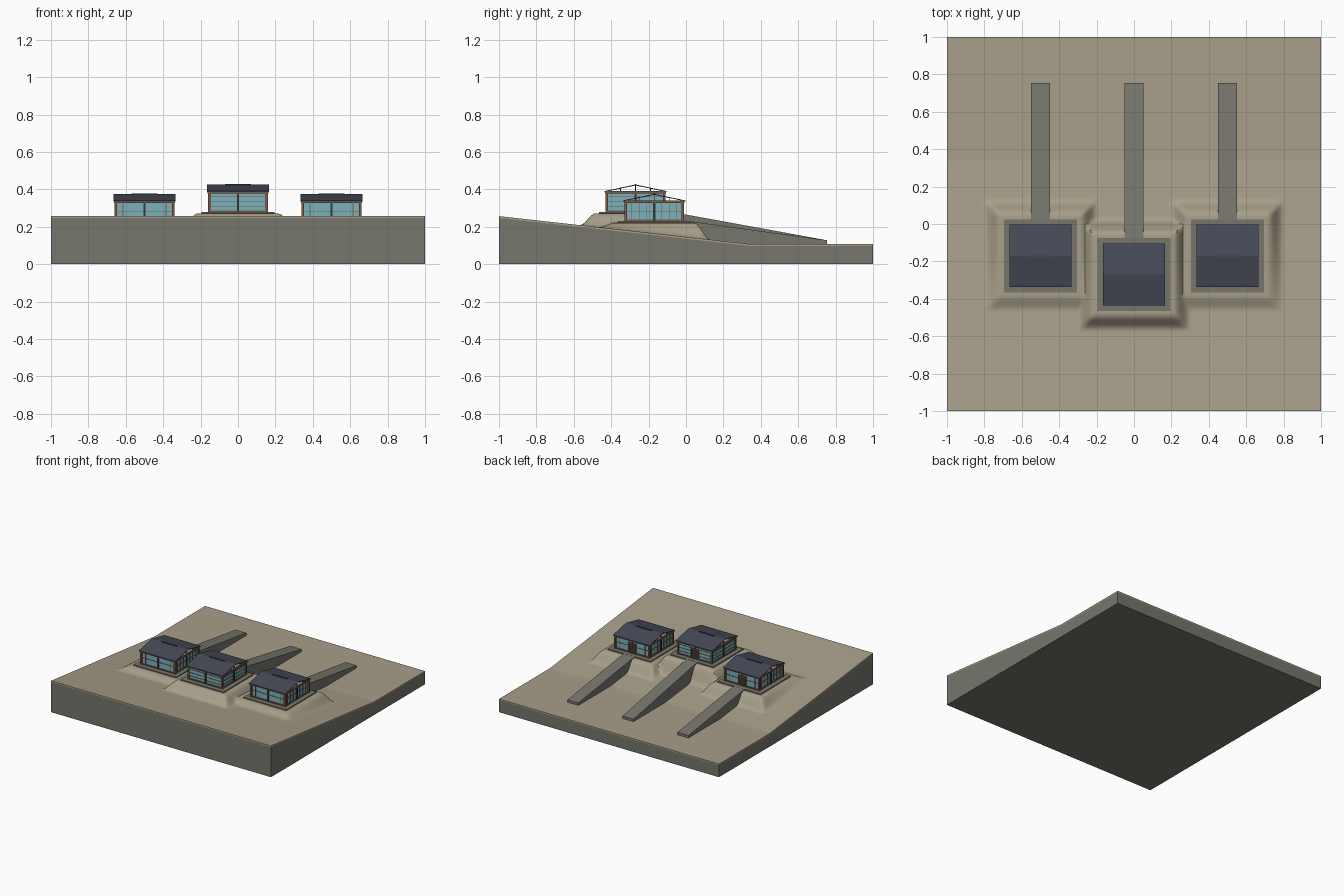
import bpy, bmesh, math

if "Cube" in bpy.data.objects:
    bpy.data.objects.remove(bpy.data.objects["Cube"])


def lin(c):
    c /= 255
    return c / 12.92 if c <= 0.04045 else ((c + 0.055) / 1.055) ** 2.4


def mat(name, r, g, b):
    m = bpy.data.materials.new(name)
    m.diffuse_color = (lin(r), lin(g), lin(b), 1)
    m.use_nodes = True
    m.node_tree.nodes["Principled BSDF"].inputs["Base Color"].default_value = m.diffuse_color
    return m


SAND = mat("sand_ground", 168, 159, 138)
STONE = mat("grey_stone", 118, 118, 109)
ROOF = mat("slate_roof", 70, 74, 87)
GLASS = mat("teal_glass", 122, 178, 188)
WOOD = mat("brown_wood", 130, 88, 64)
DARK = mat("dark_frame", 58, 52, 50)


def finish(name, bm, material):
    bmesh.ops.recalc_face_normals(bm, faces=bm.faces)
    me = bpy.data.meshes.new(name)
    bm.to_mesh(me)
    bm.free()
    me.materials.append(material)
    ob = bpy.data.objects.new(name, me)
    bpy.context.collection.objects.link(ob)
    return ob


def boxes(name, items, material):
    """One object from many boxes, each (centre, size)."""
    bm = bmesh.new()
    for c, s in items:
        vs = bmesh.ops.create_cube(bm, size=1)["verts"]
        for v in vs:
            v.co = [c[i] + v.co[i] * s[i] for i in range(3)]
    return finish(name, bm, material)


def prism(name, profile, x0, x1, material):
    """Extrude a (y, z) profile along x."""
    bm = bmesh.new()
    a = [bm.verts.new((x0, y, z)) for y, z in profile]
    b = [bm.verts.new((x1, y, z)) for y, z in profile]
    n = len(profile)
    bm.faces.new(a)
    bm.faces.new(b[::-1])
    for i in range(n):
        j = (i + 1) % n
        bm.faces.new((a[i], b[i], b[j], a[j]))
    return finish(name, bm, material)


# house sites: centre x, centre y, platform top z
SITES = {"left": (-0.5, -0.17, 0.23), "middle": (0, -0.27, 0.28), "right": (0.5, -0.17, 0.23)}
HALF = 0.195
HIGH, LOW, BREAK = 0.257, 0.108, 0.34


def slope(y):
    t = min(1, (y + 1) / (BREAK + 1))
    return HIGH + (LOW - HIGH) * t


def ground(x, y):
    h = slope(y)
    best = h
    for cx, cy, top in SITES.values():
        d = max(abs(x - cx), abs(y - cy)) - HALF
        t = min(1, max(0, (d - 0.02) / 0.085))
        w = 1 - t * t * (3 - 2 * t)
        best = max(best, h + w * (top - 0.008 - h))
    return best


# earth block under the ground skin
prism("earth_block", [(-1, 0), (1, 0), (1, LOW - 0.01), (BREAK, LOW - 0.01), (-1, HIGH - 0.01)],
      -1, 1, STONE)

# ground skin with banks rising to each platform
bm = bmesh.new()
bmesh.ops.create_grid(bm, x_segments=130, y_segments=130, size=1)
for v in bm.verts:
    v.co.z = ground(v.co.x, v.co.y)
rim = [e for e in bm.edges if e.is_boundary]
new = bmesh.ops.extrude_edge_only(bm, edges=rim)["geom"]
for v in new:
    if isinstance(v, bmesh.types.BMVert):
        v.co.z -= 0.011
skin = finish("ground_skin", bm, SAND)
bpy.context.view_layer.objects.active = skin
skin.select_set(True)
bpy.ops.object.shade_smooth_by_angle(angle=math.radians(40))
skin.select_set(False)


def house(tag, cx, cy, p, rows, cols):
    W, H = 0.153, 0.108          # wall half width and height

    def wall(k, u, n, z, su, sn, sz):
        """Box on wall k (0 front, 1 right, 2 back, 3 left); u along, n outward."""
        x, y = [(u, -n), (n, u), (-u, n), (-n, -u)][k]
        sx, sy = (su, sn) if k % 2 == 0 else (sn, su)
        return ((cx + x, cy + y, p + z), (sx, sy, sz))

    # platform and ramp
    boxes(tag + "_platform", [((cx, cy, p - 0.015), (2 * HALF, 2 * HALF, 0.03))], STONE)
    y0 = cy + HALF - 0.005
    prism(tag + "_ramp", [(y0, p), (0.754, 0.128), (0.754, 0.1), (BREAK, 0.1), (y0, slope(y0) - 0.01)],
          cx - 0.05, cx + 0.05, STONE)

    # glazed body
    boxes(tag + "_glass_walls", [((cx, cy, p + H / 2), (2 * W - 0.006, 2 * W - 0.006, H))], GLASS)

    # wooden corner posts, sills and top beams
    wood, dark = [], []
    for sx in (-1, 1):
        for sy in (-1, 1):
            wood.append(((cx + sx * W, cy + sy * W, p + H / 2), (0.014, 0.014, H)))
    for k in range(4):
        wood.append(wall(k, 0, W, 0.104, 2 * W + 0.018, 0.016, 0.013))
        wood.append(wall(k, 0, W, 0.004, 2 * W, 0.008, 0.008))
        # glazing bars
        for r in range(1, rows + 1):
            wood.append(wall(k, 0, W - 0.002, H * r / (rows + 1), 2 * W, 0.005, 0.003))
        for u in cols[k % 2]:
            wood.append(wall(k, u, W - 0.002, H / 2, 0.004, 0.006, H))
        # thick middle post
        dark.append(wall(k, 0, W, 0.05, 0.012, 0.01, 0.1))
    # entrance at the ramp
    dark.append(wall(2, 0, W, 0.038, 0.06, 0.009, 0.076))
    for u in (-0.033, 0.033):
        wood.append(wall(2, u, W, 0.04, 0.006, 0.014, 0.08))
    wood.append(wall(2, 0, W, 0.08, 0.072, 0.014, 0.006))
    # short posts carrying the open gables
    for sx in (-1, 1):
        for v, h in ((-0.08, 0.017), (0, 0.033), (0.08, 0.017)):
            dark.append(((cx + sx * W, cy + v, p + H + h / 2), (0.005, 0.004, h)))
    boxes(tag + "_wood_frame", wood, WOOD)
    boxes(tag + "_dark_posts", dark, DARK)

    # thin gabled roof, ridge along x
    e, z0, z1, t = 0.167, p + 0.111, p + 0.146, 0.005
    prism(tag + "_roof", [(cy - e, z0), (cy - e, z0 - t), (cy, z1 - t), (cy + e, z0 - t),
                          (cy + e, z0), (cy, z1)], cx - 0.166, cx + 0.166, ROOF)
    boxes(tag + "_ridge_cap", [((cx, cy, z1 - 0.001), (0.14, 0.012, 0.008))], ROOF)


for tag, (cx, cy, p) in SITES.items():
    if tag == "middle":
        house(tag, cx, cy, p, 3, ([], []))
    else:
        house(tag, cx, cy, p, 1, ([-0.115, 0.115], [-0.12, -0.08, -0.04, 0.04, 0.08, 0.12]))
